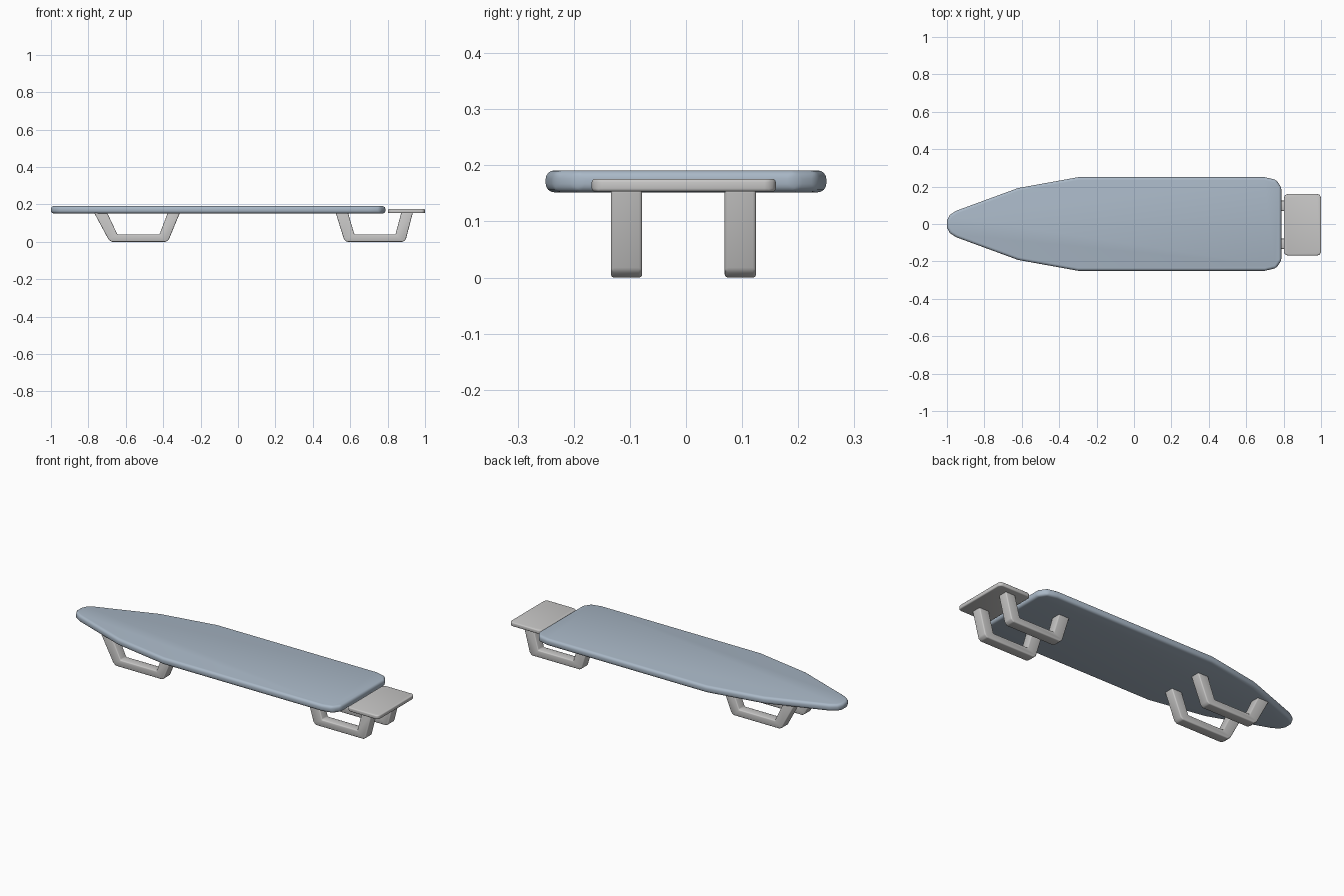
import bpy, bmesh, math
from mathutils import Vector

cube = bpy.data.objects.get("Cube")
if cube:
    bpy.data.objects.remove(cube, do_unlink=True)


def material(name, color):
    mat = bpy.data.materials.new(name)
    mat.use_nodes = True
    mat.diffuse_color = color
    mat.node_tree.nodes["Principled BSDF"].inputs["Base Color"].default_value = color
    return mat


def extruded(name, outline, direction, mat, bevel, segments=3):
    """Extrude a closed outline along a direction and round its edges."""
    bm = bmesh.new()
    face = bm.faces.new([bm.verts.new(p) for p in outline])
    side = bmesh.ops.extrude_face_region(bm, geom=[face])
    moved = [g for g in side["geom"] if isinstance(g, bmesh.types.BMVert)]
    bmesh.ops.translate(bm, verts=moved, vec=Vector(direction))
    bmesh.ops.recalc_face_normals(bm, faces=bm.faces)
    mesh = bpy.data.meshes.new(name)
    bm.to_mesh(mesh)
    bm.free()
    mesh.materials.append(mat)
    obj = bpy.data.objects.new(name, mesh)
    bpy.context.collection.objects.link(obj)
    mod = obj.modifiers.new("rounded_edges", "BEVEL")
    mod.width = bevel
    mod.segments = segments
    mod.limit_method = "ANGLE"
    mod.angle_limit = math.radians(30)
    bpy.ops.object.select_all(action="DESELECT")
    obj.select_set(True)
    bpy.context.view_layer.objects.active = obj
    bpy.ops.object.modifier_apply(modifier=mod.name)
    bpy.ops.object.shade_smooth_by_angle(angle=math.radians(40))
    return obj


blue = material("pale_blue_cover", (0.40, 0.48, 0.57, 1))
grey = material("light_grey", (0.58, 0.575, 0.57, 1))

# Padded board: tapered nose, straight sides, rounded square end
half = [(-1.0, 0.02), (-0.985, 0.048), (-0.95, 0.071), (-0.62, 0.192),
        (-0.3, 0.25), (0.70, 0.25), (0.76, 0.236), (0.788, 0.195)]
outline = half + [(x, -y) for x, y in reversed(half)]
extruded("board", [(x, y, 0.152) for x, y in outline], (0, 0, 0.039), blue, 0.015, 4)

# Iron rest: thin tray with rounded corners
x0, x1, y0, y1, r = 0.802, 1.0, -0.168, 0.16, 0.02
corners = [(x1 - r, y1 - r, 0), (x0 + r, y1 - r, 90),
           (x0 + r, y0 + r, 180), (x1 - r, y0 + r, 270)]
rest = []
for cx, cy, start in corners:
    for step in range(4):
        a = math.radians(start + step * 30)
        rest.append((cx + r * math.cos(a), cy + r * math.sin(a), 0.153))
extruded("iron_rest", rest, (0, 0, 0.023), grey, 0.006)

# Folding legs: U-shaped loops, a pair at the nose and a pair at the end
top, foot = 0.157, 0.04
loops = {
    "nose_leg": [(-0.77, top), (-0.692, 0.012), (-0.675, 0), (-0.385, 0), (-0.37, 0.012),
                 (-0.31, top), (-0.375, top), (-0.42, foot), (-0.645, foot), (-0.70, top)],
    "end_leg": [(0.522, top), (0.567, 0.012), (0.582, 0), (0.882, 0), (0.897, 0.012),
                (0.935, top), (0.873, top), (0.842, foot), (0.622, foot), (0.588, top)],
}
for name, profile in loops.items():
    for side, y in (("front", -0.134), ("back", 0.069)):
        extruded(f"{name}_{side}", [(x, y, z) for x, z in profile],
                 (0, 0.056, 0), grey, 0.006)
